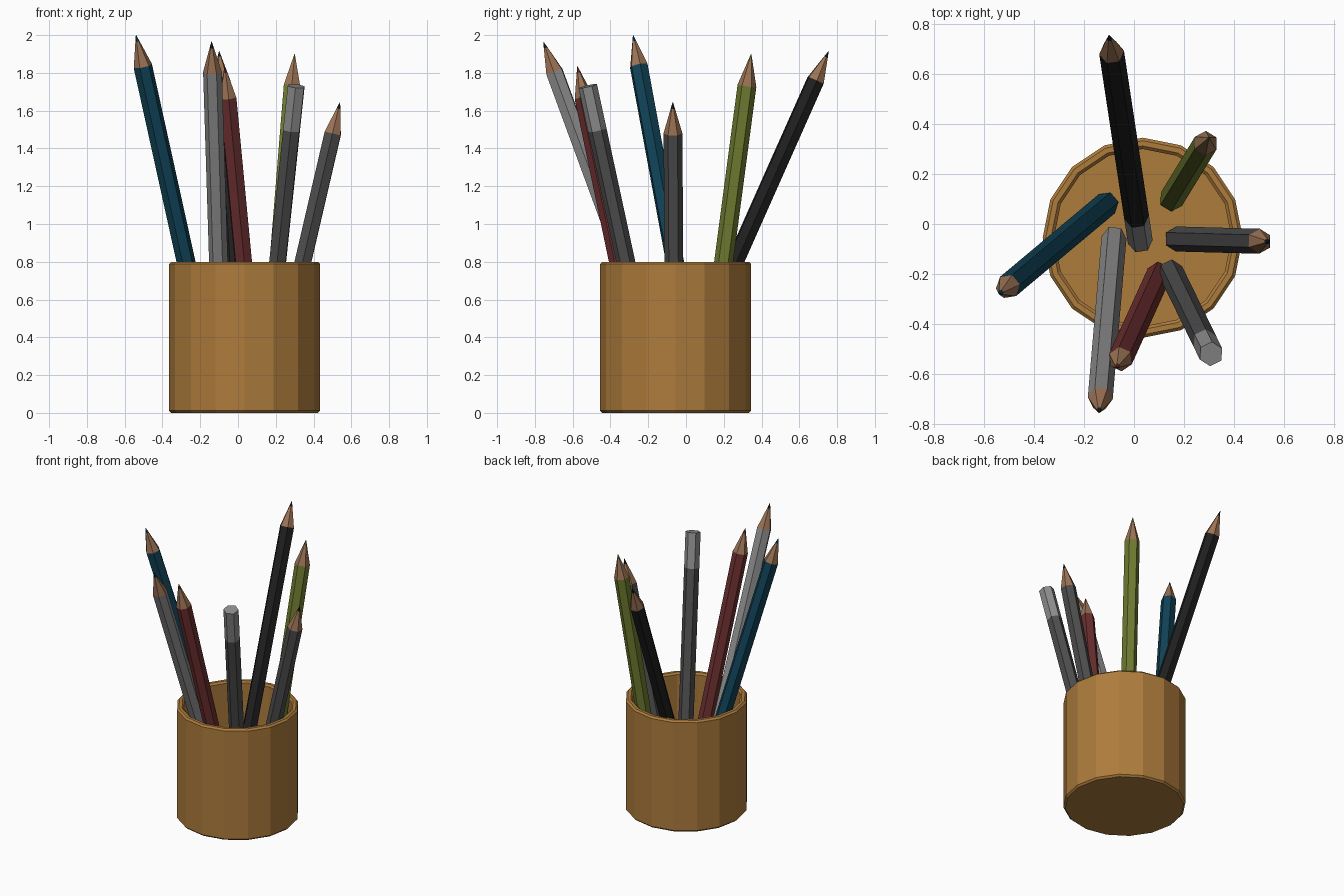
import bpy, bmesh, math
from mathutils import Vector

if "Cube" in bpy.data.objects:
    bpy.data.objects.remove(bpy.data.objects["Cube"])


def material(name, r, g, b):
    m = bpy.data.materials.new(name)
    m.diffuse_color = (r, g, b, 1)
    m.use_nodes = True
    m.node_tree.nodes["Principled BSDF"].inputs["Base Color"].default_value = m.diffuse_color
    return m


tan = material("tan_cup", 0.42, 0.20, 0.045)
wood = material("bare_wood", 0.33, 0.17, 0.09)
black = material("black", 0.014, 0.014, 0.014)
blue = material("deep_blue", 0.005, 0.055, 0.095)
red = material("dark_red", 0.15, 0.028, 0.028)
olive = material("olive_green", 0.16, 0.20, 0.03)
light = material("light_grey", 0.27, 0.27, 0.27)
dark = material("dark_grey", 0.075, 0.075, 0.075)


def lathe(name, profile, sides, mats, bands):
    """Spin (radius, height) rings about z; bands gives the material slot per band."""
    bm = bmesh.new()
    rings = []
    for r, z in profile:
        rings.append([bm.verts.new((r * math.cos(2 * math.pi * i / sides),
                                    r * math.sin(2 * math.pi * i / sides), z))
                      for i in range(sides)])
    for k in range(len(rings) - 1):
        a, b = rings[k], rings[k + 1]
        for i in range(sides):
            j = (i + 1) % sides
            bm.faces.new((a[i], a[j], b[j], b[i])).material_index = bands[k]
    bm.faces.new(rings[0][::-1]).material_index = bands[0]
    bm.faces.new(rings[-1]).material_index = bands[-1]
    me = bpy.data.meshes.new(name)
    bm.to_mesh(me)
    bm.free()
    for m in mats:
        me.materials.append(m)
    ob = bpy.data.objects.new(name, me)
    bpy.context.collection.objects.link(ob)
    return ob


# Cup: 16-sided, hollow, with bevelled rim and foot
cup_profile = [(0.388, 0), (0.4, 0.012), (0.4, 0.788), (0.388, 0.8),
               (0.367, 0.8), (0.355, 0.788), (0.355, 0.04)]
cup = lathe("cup", cup_profile, 16, [tan], [0] * 6)
cup.location = (0.035, -0.055, 0)

R = 0.05       # pencil radius
CONE = 0.17    # sharpened length
LEAD = 0.035   # lead length
CAP = 0.24     # grey end length


def pencil(name, blunt, point, body, lead, cap=False):
    """Hexagonal pencil from its blunt end to its sharpened point."""
    blunt, point = Vector(blunt), Vector(point)
    length = (point - blunt).length
    profile, bands = [(R, 0)], []
    if cap:
        profile.append((R, CAP))
        bands.append(3)
    profile += [(R, length - CONE), (R * LEAD / CONE * 1.1, length - LEAD), (0.001, length)]
    bands += [0, 1, 2]
    ob = lathe(name, profile, 6, [body, wood, lead, light], bands)
    ob.location = blunt
    ob.rotation_mode = 'QUATERNION'
    ob.rotation_quaternion = (point - blunt).to_track_quat('Z', 'Y')


# Pencils standing in the cup
pencil("blue_pencil", (-0.11, 0.08, 0.05), (-0.54, -0.28, 2.0), blue, blue)
pencil("black_pencil", (0.025, -0.07, 0.06), (-0.10, 0.755, 1.915), black, black, cap=True)
pencil("light_grey_pencil", (-0.08, -0.055, 0.06), (-0.14, -0.755, 1.965), light, black)
pencil("red_pencil", (0.10, -0.20, 0.05), (-0.07, -0.575, 1.835), red, red)
pencil("olive_pencil", (0.15, 0.10, 0.05), (0.30, 0.345, 1.90), olive, olive)
pencil("dark_grey_pencil", (0.17, -0.06, 0.05), (0.54, -0.07, 1.645), dark, black)
# This one stands point down, with its grey end up
pencil("upturned_pencil", (0.308, -0.52, 1.73), (0.13, -0.155, 0.04), dark, black, cap=True)
